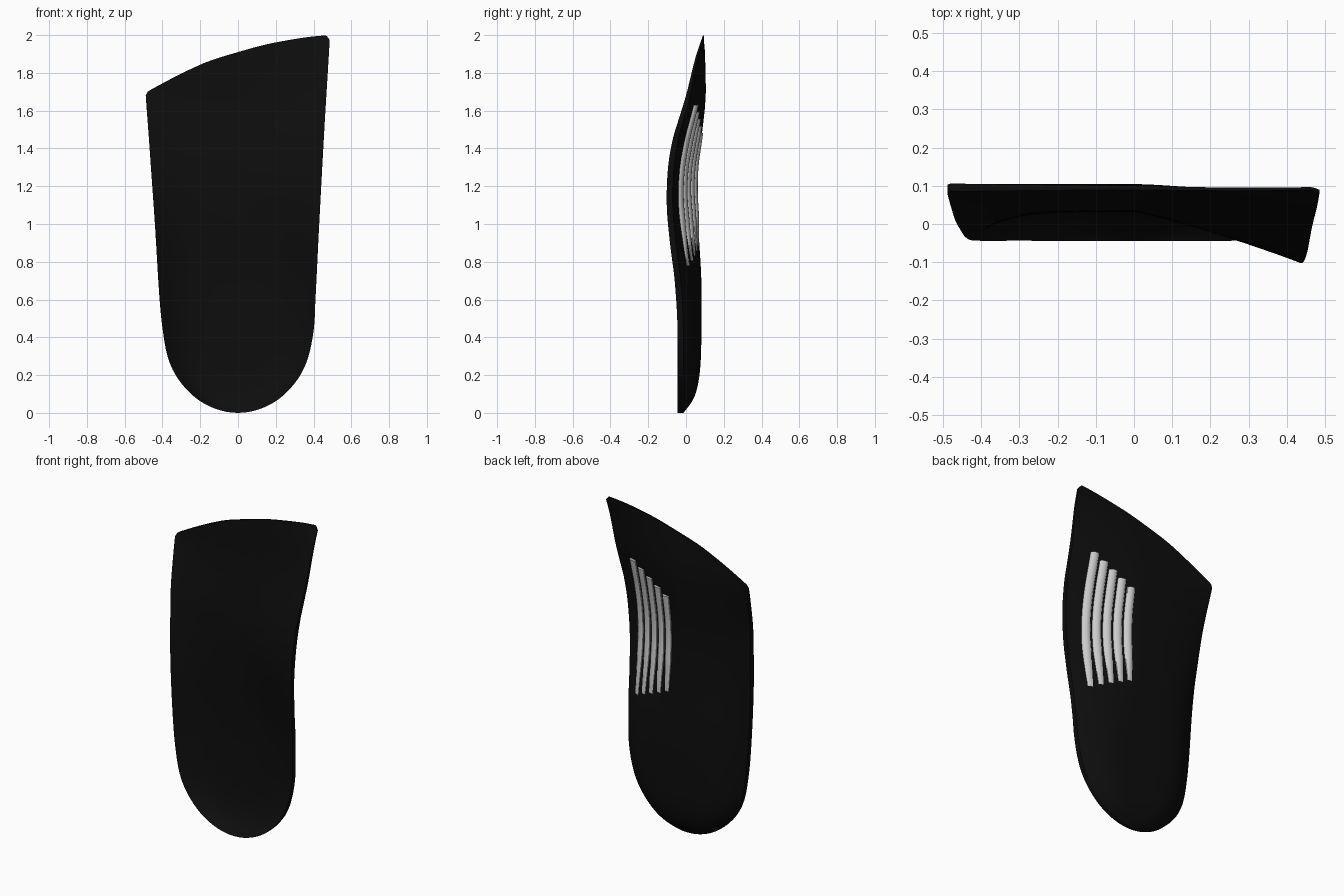
import bpy, bmesh, math

if "Cube" in bpy.data.objects:
    bpy.data.objects.remove(bpy.data.objects["Cube"])


def curve(keys, x):
    """Smooth interpolation through (position, value) keys."""
    if x <= keys[0][0]:
        return keys[0][1]
    if x >= keys[-1][0]:
        return keys[-1][1]
    n = len(keys)

    def slope(k):
        a, b = keys[max(k - 1, 0)], keys[min(k + 1, n - 1)]
        return (b[1] - a[1]) / (b[0] - a[0])

    i = max(k for k in range(n - 1) if keys[k][0] <= x)
    (x0, y0), (x1, y1) = keys[i], keys[i + 1]
    d = x1 - x0
    t = (x - x0) / d
    return ((2*t**3 - 3*t*t + 1) * y0 + (t**3 - 2*t*t + t) * d * slope(i)
            + (3*t*t - 2*t**3) * y1 + (t**3 - t*t) * d * slope(i + 1))


# Outline half widths along the length, on a square-root axis for a round heel
root = lambda keys: [(math.sqrt(z), w) for z, w in keys]
MEDIAL_W = root([(0, 0), (.05, .18), (.1, .248), (.2, .33), (.3, .373), (.45, .402),
                 (.6, .41), (1, .43), (1.5, .457), (2, .487)])
LATERAL_W = root([(0, 0), (.05, .18), (.1, .248), (.2, .33), (.3, .373), (.45, .40),
                  (.6, .415), (1, .44), (1.4, .468), (1.7, .49)])
TOE = [(-1, 1.68), (-.97, 1.703), (-.4, 1.845), (0, 1.91), (.4, 1.96), (.95, 1.998), (1, 1.975)]

# Heights of the foot side: middle line, inner rim, outer rim; then thickness
MIDDLE = [(0, -.044), (.05, -.005), (.1, .02), (.2, .041), (.35, .05), (.7, .05), (1, .034),
          (1.3, .034), (1.45, .052), (1.62, .076), (1.75, .086), (2, .09)]
MEDIAL_Y = [(0, -.044), (.45, -.045), (.7, -.06), (.9, -.085), (1.1, -.102), (1.3, -.095),
            (1.45, -.07), (1.55, -.04), (1.68, 0), (1.88, .05), (2, .09)]
LATERAL_Y = [(0, -.044), (.8, -.042), (1.05, -.032), (1.2, -.016), (1.4, .01), (1.55, .045),
             (1.7, .086)]
THICK = [(0, .03), (1.3, .031), (1.6, .025), (1.8, .016), (2, .007)]
MEDIAL_P = [(0, 4), (.5, 3.5), (.85, 2), (1.15, 1.2), (1.4, 1.3), (2, 2)]


def edge(z, side):
    return curve(MEDIAL_W if side >= 0 else LATERAL_W, math.sqrt(z))


def foot_y(u, z):
    mid = curve(MIDDLE, z)
    if u >= 0:
        return mid + (curve(MEDIAL_Y, z) - mid) * u ** curve(MEDIAL_P, z)
    return mid + (curve(LATERAL_Y, z) - mid) * (-u) ** 4


def under_y(x, z):
    return foot_y(x / edge(z, x), z) + curve(THICK, z)


def finish(name, bm, angle):
    bmesh.ops.remove_doubles(bm, verts=bm.verts, dist=1e-5)
    bmesh.ops.recalc_face_normals(bm, faces=bm.faces)
    mesh = bpy.data.meshes.new(name)
    bm.to_mesh(mesh)
    bm.free()
    ob = bpy.data.objects.new(name, mesh)
    bpy.context.collection.objects.link(ob)
    bpy.ops.object.select_all(action='DESELECT')
    ob.select_set(True)
    bpy.context.view_layer.objects.active = ob
    bpy.ops.object.shade_smooth_by_angle(angle=math.radians(angle))
    return ob


# Insole shell: foot surface and underside over one grid, closed by a rim
COLS, ROWS = 56, 70
bm = bmesh.new()
layers = ([], [])
for r in range(ROWS + 1):
    v = (r / ROWS) ** 1.6
    rows = ([], [])
    for c in range(COLS + 1):
        u = math.sin((c / COLS - .5) * math.pi)
        z = v * curve(TOE, u)
        x, y = u * edge(z, u), foot_y(u, z)
        rows[0].append(bm.verts.new((x, y, z)))
        rows[1].append(bm.verts.new((x, y + curve(THICK, z), z)))
    layers[0].append(rows[0])
    layers[1].append(rows[1])
for g in layers:
    for r in range(ROWS):
        for c in range(COLS):
            bm.faces.new((g[r][c], g[r][c + 1], g[r + 1][c + 1], g[r + 1][c]))
a, b = layers
for c in (0, COLS):
    for r in range(ROWS):
        bm.faces.new((a[r][c], a[r + 1][c], b[r + 1][c], b[r][c]))
for c in range(COLS):
    bm.faces.new((a[ROWS][c], a[ROWS][c + 1], b[ROWS][c + 1], b[ROWS][c]))
shell = finish("insole_shell", bm, 40)
black = bpy.data.materials.new("black_shell")
black.diffuse_color = (.004, .004, .004, 1)
black.use_nodes = True
black.node_tree.nodes["Principled BSDF"].inputs["Base Color"].default_value = black.diffuse_color
shell.data.materials.append(black)

# Arch ribs: rounded strips lying on the underside, square at the toe end
for k in range(5):
    x0 = .33 - .061 * k
    z0, z1 = .78 + .026 * k, 1.63 - .037 * k
    bm = bmesh.new()
    rings = []
    for i in range(33):
        t = i / 32
        z = z0 + (z1 - z0) * t
        h = .002 + .016 * min(1, t / .3) ** .7
        w = .014 + .009 * min(1, t / .3)
        prof = [(-w, -.008), (-w, .5 * h), (-.5 * w, .9 * h), (0, h),
                (.5 * w, .9 * h), (w, .5 * h), (w, -.008)]
        rings.append([bm.verts.new((x0 + dx, under_y(x0 + dx, z) + dy, z)) for dx, dy in prof])
    for p, q in zip(rings, rings[1:]):
        for j in range(7):
            n = (j + 1) % 7
            bm.faces.new((p[j], p[n], q[n], q[j]))
    bm.faces.new(rings[0])
    bm.faces.new(rings[-1])
    finish(f"arch_rib_{k + 1}", bm, 50)
